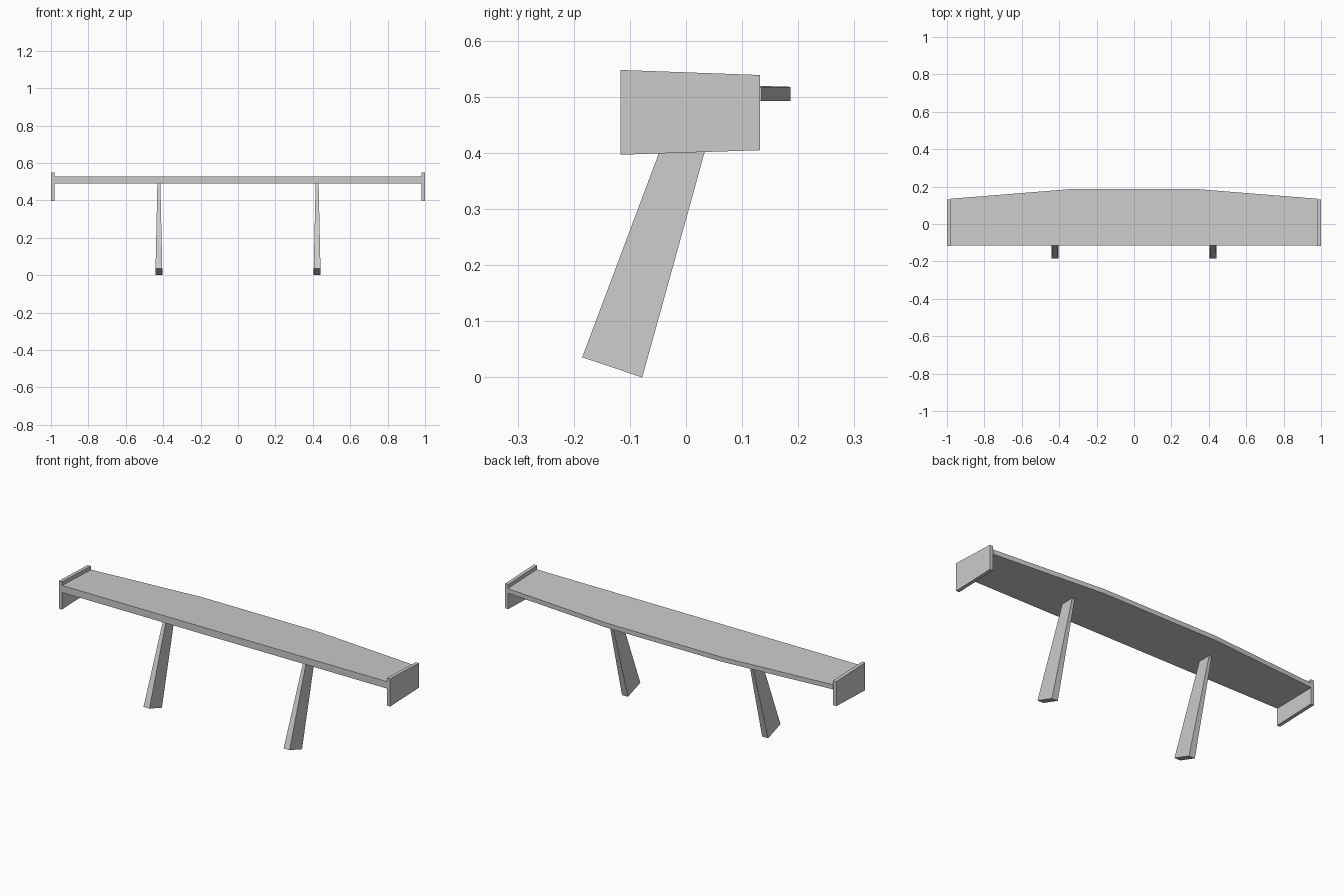
import bpy, bmesh

cube = bpy.data.objects.get("Cube")
if cube:
    bpy.data.objects.remove(cube, do_unlink=True)

grey = bpy.data.materials.new("plain_grey")
grey.use_nodes = True
colour = (0.6, 0.6, 0.6, 1)
grey.diffuse_color = colour
grey.node_tree.nodes["Principled BSDF"].inputs["Base Color"].default_value = colour


def loft(name, sections):
    """Join equal-sized point loops into a closed flat-faced solid."""
    bm = bmesh.new()
    rings = [[bm.verts.new(p) for p in s] for s in sections]
    n = len(rings[0])
    for a, b in zip(rings, rings[1:]):
        for i in range(n):
            j = (i + 1) % n
            bm.faces.new((a[i], a[j], b[j], b[i]))
    bm.faces.new(rings[0])
    bm.faces.new(rings[-1][::-1])
    bmesh.ops.recalc_face_normals(bm, faces=bm.faces)
    mesh = bpy.data.meshes.new(name)
    bm.to_mesh(mesh)
    bm.free()
    mesh.materials.append(grey)
    obj = bpy.data.objects.new(name, mesh)
    bpy.context.collection.objects.link(obj)
    return obj


# Wing blade: thin wedge whose rear edge sweeps forward towards the tips
FRONT = -0.115
stations = [(-0.982, 0.135), (-0.345, 0.186), (0.345, 0.186), (0.982, 0.135)]
loft("wing_blade", [[(x, FRONT, 0.489), (x, rear, 0.493),
                     (x, rear, 0.518), (x, FRONT, 0.527)]
                    for x, rear in stations])

for side, s in (("left", 1), ("right", -1)):
    # End plate: upright panel, slightly shorter at the rear
    profile = [(-0.117, 0.397), (0.132, 0.405), (0.132, 0.539), (-0.117, 0.548)]
    loft(side + "_end_plate", [[(s * x, y, z) for y, z in profile]
                               for x in (0.981, 1.0)])

    # Strut: leaning support, thinner at the top
    foot = [(-0.185, 0.036), (-0.078, 0.0)]
    head = [(-0.014, 0.491), (0.058, 0.491)]
    loft(side + "_strut", [
        [(s * (0.423 + w * d), y, z) for d, (y, z) in
         ((-1, ends[0]), (1, ends[0]), (1, ends[1]), (-1, ends[1]))]
        for ends, w in ((foot, 0.018), (head, 0.008))])
